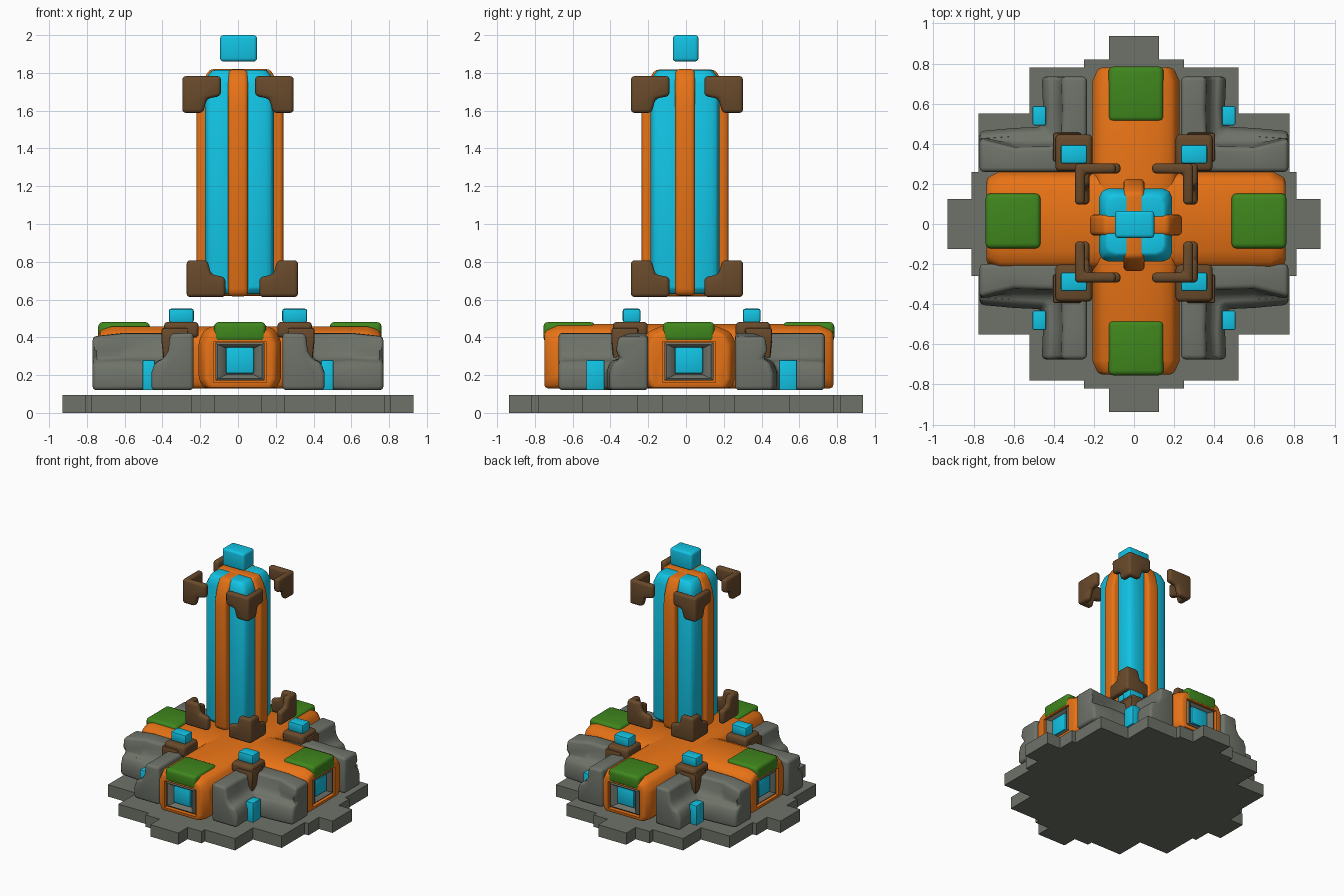
import bpy, bmesh, math
from mathutils import Vector

if "Cube" in bpy.data.objects:
    bpy.data.objects.remove(bpy.data.objects["Cube"])

COLORS = {
    "orange": (0.80, 0.17, 0.008, 1), "cyan": (0.006, 0.55, 0.78, 1),
    "green": (0.05, 0.24, 0.012, 1), "brown": (0.14, 0.068, 0.024, 1),
    "stone": (0.155, 0.17, 0.14, 1),
}
MATS = {}
for key, col in COLORS.items():
    MATS[key] = bpy.data.materials.new(key)
    MATS[key].diffuse_color = col


def finish(name, bm, color, bevel=0.0, seg=3, cutter=None):
    bmesh.ops.recalc_face_normals(bm, faces=bm.faces)
    me = bpy.data.meshes.new(name)
    bm.to_mesh(me)
    bm.free()
    me.materials.append(MATS[color])
    ob = bpy.data.objects.new(name, me)
    bpy.context.collection.objects.link(ob)
    bpy.ops.object.select_all(action='DESELECT')
    bpy.context.view_layer.objects.active = ob
    ob.select_set(True)
    if bevel:
        m = ob.modifiers.new("bevel", 'BEVEL')
        m.width, m.segments, m.limit_method = bevel, seg, 'ANGLE'
        m.angle_limit = math.radians(25)
        bpy.ops.object.modifier_apply(modifier=m.name)
    if cutter:
        m = ob.modifiers.new("cut", 'BOOLEAN')
        m.operation, m.object, m.solver = 'DIFFERENCE', cutter, 'EXACT'
        bpy.ops.object.modifier_apply(modifier=m.name)
        bpy.data.objects.remove(cutter)
    bpy.ops.object.shade_smooth_by_angle(angle=math.radians(35))
    return ob


def loft(rings):
    """Skin closed rings of points and cap both ends."""
    bm = bmesh.new()
    vs = [[bm.verts.new(p) for p in r] for r in rings]
    n = len(vs[0])
    for a, b in zip(vs, vs[1:]):
        for i in range(n):
            j = (i + 1) % n
            bm.faces.new((a[i], a[j], b[j], b[i]))
    bm.faces.new(vs[0])
    bm.faces.new(vs[-1])
    return bm


def add_box(bm, c, h):
    g = bmesh.ops.create_cube(bm, size=2)
    for v in g["verts"]:
        v.co = Vector([c[i] + v.co[i] * h[i] for i in range(3)])
    return g["verts"]


def box(name, c, h, color, bevel=0.0, seg=3):
    bm = bmesh.new()
    add_box(bm, c, h)
    return finish(name, bm, color, bevel, seg)


# Stepped base plate
quarter = [(0.81, 0.0), (0.93, 0.0), (0.93, 0.125), (0.81, 0.125), (0.81, 0.26), (0.775, 0.26),
           (0.775, 0.55), (0.52, 0.55), (0.52, 0.78), (0.25, 0.78), (0.25, 0.82),
           (0.125, 0.82), (0.125, 0.938)][1:]
right = quarter + [(-x, y) for x, y in reversed(quarter)]
outline = right + [(-x, -y) for x, y in right]
outline = [p for p in outline if abs(p[1]) > 1e-6]
finish("base_plate", loft([[(x, y, z) for x, y in outline] for z in (0, 0.095)]), "stone")

# Orange cross arms with recessed end panels
CX, CY = 0.01, 0.015


def along(axis, u, w, z):
    """u runs along the arm, w across it."""
    return (CX + u, CY + w, z) if axis == 0 else (CX + w, CY + u, z)


for axis, length, half, top in ((0, 0.745, 0.25, 0.458), (1, 0.765, 0.218, 0.47)):
    prof = [(half - 0.025, 0.13), (half, 0.18), (half, top - 0.09),
            (half - 0.03, top - 0.03), (half - 0.1, top)]
    prof += [(-w, z) for w, z in reversed(prof)]
    rings = [[along(axis, u, w * s, min(z, 0.30 + (z - 0.30) * s2)) for w, z in prof]
             for u, s, s2 in ((-length, 0.86, 0.86), (-length + 0.07, 1, 1),
                              (length - 0.07, 1, 1), (length, 0.86, 0.86))]
    bm = bmesh.new()
    for s in (-1, 1):
        h = (0.08, 0.14, 0.108)
        add_box(bm, along(axis, s * length, 0, 0.268), h if axis == 0 else (h[1], h[0], h[2]))
    cut = finish("recess_cutter", bm, "stone")
    cut.hide_render = True
    nm = ("side", "front_back")[axis]
    finish(nm + "_arm", loft(rings), "orange", 0.018, 2, cut)

    for s, tag in ((-1, "a"), (1, "b")):
        # Grey window frame, sloping in to a cyan pane
        frame = [(length - 0.075, 0.13, 0.1), (length - 0.012, 0.13, 0.1), (length - 0.004, 0.118, 0.09),
                 (length - 0.01, 0.10, 0.083), (length - 0.045, 0.07, 0.068)]
        rings = [[along(axis, s * u, w * a, 0.272 + h * b) for a, b in
                  ((-1, -1), (1, -1), (1, 1), (-1, 1))] for u, w, h in frame]
        finish(f"{nm}_window_frame_{tag}", loft(rings), "stone")
        ph = (0.022, 0.074, 0.07)
        box(f"{nm}_window_pane_{tag}", along(axis, s * (length - 0.044), 0, 0.278),
            ph if axis == 0 else (ph[1], ph[0], ph[2]), "cyan", 0.01, 2)
        # Green cap over the arm end
        gh = (0.137, 0.137, 0.053)
        box(f"{nm}_green_cap_{tag}", along(axis, s * (length - 0.132), 0, 0.428), gh, "green", 0.025)

# Corner groups
OY = 0.03
rock = [(0, 0.12), (0.225, 0.12), (0.225, 0.21), (0.205, 0.265), (0.16, 0.285),
        (0.135, 0.33), (0.125, 0.42), (0.0, 0.425)]
for sx, sy, tag in ((1, 1, "back_right"), (-1, 1, "back_left"),
                    (1, -1, "front_right"), (-1, -1, "front_left")):
    def P(x, y, z):
        return (sx * x, OY + sy * y, z)

    # L-shaped stone block, stepped on its outer faces
    x0, y0 = 0.235, 0.23
    mid = [(d * 0.97, z + (0.012 if z < 0.3 and d > 0.2 else 0) * (z > 0.13)) for d, z in rock]
    end = [(d * (0.9 if z < 0.3 else 1.3), min(z, 0.405)) for d, z in rock]
    rings = [[P(x0 + d, 0.705, z) for d, z in rock],
             [P(x0 + d, 0.55, z) for d, z in mid],
             [P(x0 + d, y0 + d, z) for d, z in rock],
             [P(0.60, y0 + d, z) for d, z in mid],
             [P(0.77, y0 + d, z) for d, z in end]]
    finish("stone_block_" + tag, loft(rings), "stone", 0.022, 3)

    # Brown bracket with a tapering wedge down the inner corner
    box("corner_bracket_" + tag, P(0.30, 0.325, 0.44), (0.092, 0.092, 0.042), "brown", 0.022)
    wedge = [(0.26, 0.405, 0.45), (0.27, 0.405, 0.38), (0.33, 0.395, 0.28), (0.355, 0.385, 0.24)]
    rings = [[P(a, a + 0.02, z), P(b, a + 0.02, z), P(b, b + 0.02, z), P(a, b + 0.02, z)]
             for a, b, z in wedge]
    finish("corner_wedge_" + tag, loft(rings), "brown", 0.012, 2)
    box("corner_light_" + tag, P(0.30, 0.318, 0.515), (0.066, 0.047, 0.037), "cyan", 0.012, 2)
    box("corner_post_" + tag, P(0.472, 0.51, 0.20), (0.033, 0.048, 0.08), "cyan", 0.006, 2)

# Tower: crossed orange ribs
half = [(0.215, 0.62), (0.23, 0.66), (0.23, 1.62), (0.215, 1.70), (0.195, 1.76), (0.16, 1.82)]
for axis, cx, cy, name in ((0, 0.01, -0.005, "side_ribs"), (1, 0.0, -0.005, "front_back_ribs")):
    poly = [(r, z - axis * 0.003) for r, z in half]
    poly += [(-r, z) for r, z in reversed(poly)]
    rings = [[(cx + r, cy + t, z) if axis == 0 else (cx + t, cy + r, z) for r, z in poly]
             for t in (-0.053, 0.053)]
    finish("tower_" + name, loft(rings), "orange", 0.022, 3)

# Tower: glowing columns between the ribs
for sx in (-1, 1):
    for sy in (-1, 1):
        c = lambda r, z: (0.008 + sx * r, -0.005 + sy * r, z)
        rings = []
        for hi, z in ((0.16, 0.63), (0.182, 0.66), (0.182, 1.74), (0.165, 1.79), (0.145, 1.815)):
            lo, k = 0.02, 0.045
            rings.append([(0.008 + sx * x, -0.005 + sy * y, z) for x, y in
                          ((lo, lo), (hi, lo), (hi, hi - k), (hi - k * 0.3, hi - k * 0.3),
                           (hi - k, hi), (lo, hi))])
        finish(f"tower_column_{'lr'[sx > 0]}{'fb'[sy > 0]}", loft(rings), "cyan", 0.008, 2)

# Floating top block
box("top_block", (0.003, -0.002, 1.93), (0.098, 0.068, 0.07), "cyan", 0.018)


def corner_guard(name, sx, sy, cx, cy, z0, flip):
    """Folded L plate wrapping a tower corner; each wing steps down away from the fold."""
    th = 0.05
    prof = [(0, 0), (0.205, 0), (0.205, 0.105), (0.13, 0.12), (0.11, 0.195), (0, 0.195)]
    prof = [(s, z0 + (0.195 - z if flip else z)) for s, z in prof]
    bm = bmesh.new()
    n = len(prof)
    for wing in (0, 1):
        def pt(a, b, z):
            a, b = (a, b) if wing == 0 else (b, a)
            return bm.verts.new((sx * (cx - a), sy * (cy - b), z))
        out = [pt(s, 0, z) for s, z in prof]
        inn = [pt(max(s, th), th, z) for s, z in prof]
        bm.faces.new(out)
        bm.faces.new(inn)
        for i in range(n - 1):
            bm.faces.new((out[i], out[i + 1], inn[i + 1], inn[i]))
    bmesh.ops.remove_doubles(bm, verts=bm.verts, dist=1e-5)
    finish(name, bm, "brown", 0.02, 3)


# Brown guards at the top and bottom of the tower
for sx, h in ((-1, "left"), (1, "right")):
    for sy, d in ((-1, "front"), (1, "back")):
        cy = 0.302 if sy > 0 else 0.292
        corner_guard(f"upper_guard_{d}_{h}", sx, sy, 0.295, cy, 1.588, True)
        corner_guard(f"lower_guard_{d}_{h}", sx, sy, 0.318 if sx > 0 else 0.272, cy, 0.613, False)

for m in bpy.data.materials:
    if m.users and not m.is_grease_pencil:
        m.use_nodes = True
        m.node_tree.nodes["Principled BSDF"].inputs["Base Color"].default_value = m.diffuse_color
